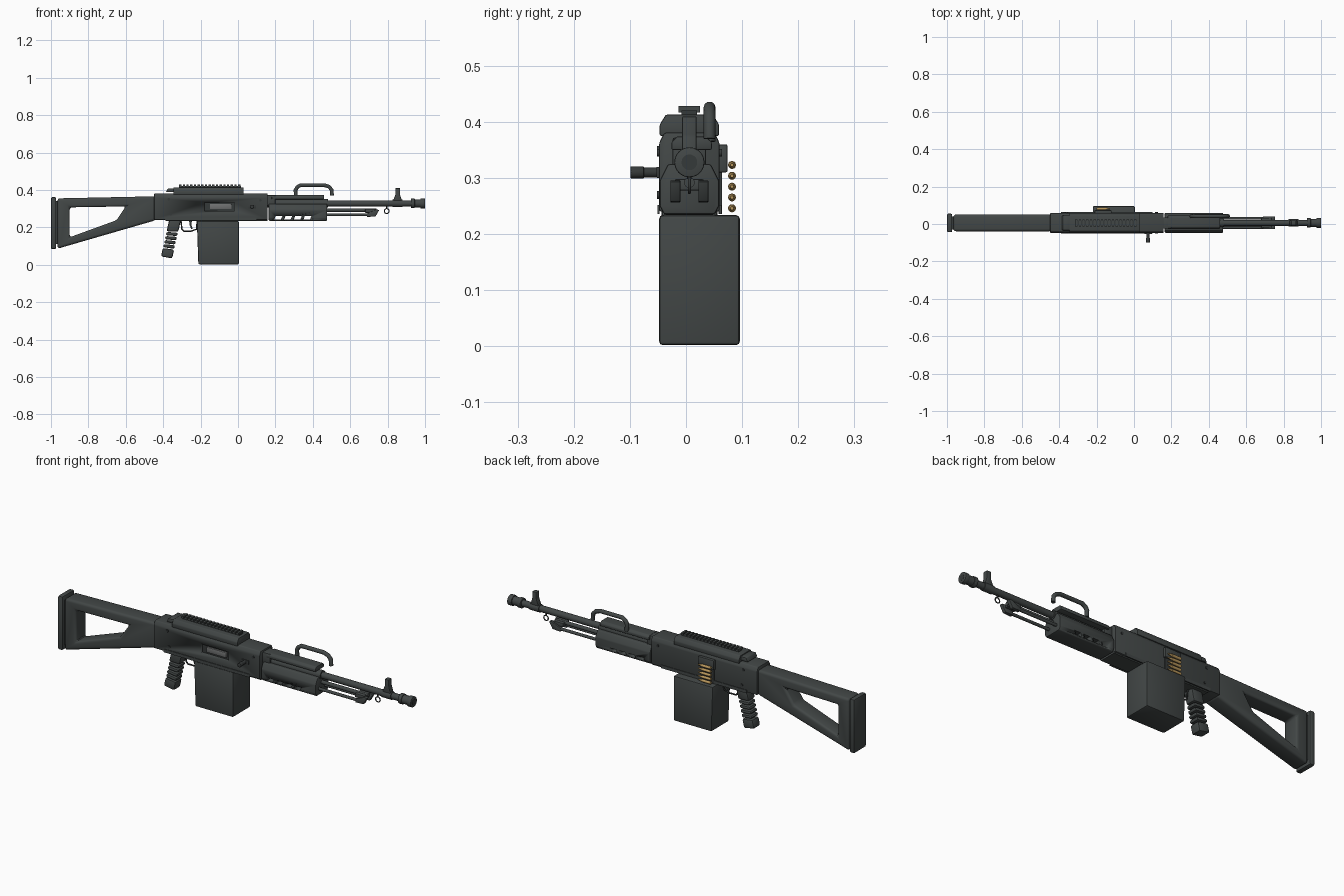
import bpy, bmesh, math
from mathutils import Vector

if "Cube" in bpy.data.objects:
    bpy.data.objects.remove(bpy.data.objects["Cube"])

CY = 0.006  # centre line of the weapon in y


def material(name, rgb):
    m = bpy.data.materials.new(name)
    m.diffuse_color = (*rgb, 1)
    m.use_nodes = True
    m.node_tree.nodes["Principled BSDF"].inputs["Base Color"].default_value = m.diffuse_color
    return m


DARK = material("dark gunmetal", (0.055, 0.063, 0.062))
BLACK = material("blackened steel", (0.036, 0.041, 0.041))
STEEL = material("bolt grey", (0.16, 0.165, 0.165))
BRASS = material("brass", (0.50, 0.32, 0.11))


def finish(bm, name, mat, bevel=0.0, seg=2):
    bmesh.ops.recalc_face_normals(bm, faces=bm.faces)
    if bevel:
        edges = [e for e in bm.edges if len(e.link_faces) == 2 and e.calc_face_angle(0) > 0.3]
        bmesh.ops.bevel(bm, geom=edges, offset=bevel, segments=seg, profile=0.5,
                        affect='EDGES', clamp_overlap=True)
    me = bpy.data.meshes.new(name)
    bm.to_mesh(me)
    bm.free()
    ob = bpy.data.objects.new(name, me)
    bpy.context.collection.objects.link(ob)
    me.materials.append(mat)
    bpy.ops.object.select_all(action='DESELECT')
    ob.select_set(True)
    bpy.context.view_layer.objects.active = ob
    bpy.ops.object.shade_smooth_by_angle(angle=math.radians(35))
    return ob


def extrude(name, faces, move, mat, bevel=0.0, seg=2):
    """Extrude flat faces (lists of 3D points, welded) along a vector."""
    bm = bmesh.new()
    for pts in faces:
        bm.faces.new([bm.verts.new(p) for p in pts])
    bmesh.ops.remove_doubles(bm, verts=bm.verts, dist=1e-5)
    r = bmesh.ops.extrude_face_region(bm, geom=bm.faces[:])
    bmesh.ops.translate(bm, vec=move, verts=[v for v in r["geom"] if isinstance(v, bmesh.types.BMVert)])
    return finish(bm, name, mat, bevel, seg)


def side(name, pts, y0, y1, mat, bevel=0.0):
    """Side profile in x, z extruded across y."""
    return extrude(name, [[(x, y0, z) for x, z in pts]], (0, y1 - y0, 0), mat, bevel)


def section(name, pts, x0, x1, mat, bevel=0.0):
    """Cross-section in y (from the centre line), z extruded along x."""
    return extrude(name, [[(x0, CY + y, z) for y, z in pts]], (x1 - x0, 0, 0), mat, bevel)


def box(name, x0, x1, y0, y1, z0, z1, mat, bevel=0.0):
    return side(name, [(x0, z0), (x1, z0), (x1, z1), (x0, z1)], y0, y1, mat, bevel)


def rod(name, a, b, r, mat, r2=None, sides=20, bevel=0.0):
    a, b = Vector(a), Vector(b)
    bm = bmesh.new()
    bmesh.ops.create_cone(bm, cap_ends=True, segments=sides, radius1=r,
                          radius2=r if r2 is None else r2, depth=(b - a).length)
    q = (b - a).to_track_quat('Z', 'Y')
    for v in bm.verts:
        v.co = q @ v.co + (a + b) / 2
    return finish(bm, name, mat, bevel)


def tube(name, pts, r, mat, closed=False):
    """Round wire along a path, turned into a mesh."""
    cu = bpy.data.curves.new(name, 'CURVE')
    cu.dimensions = '3D'
    cu.bevel_depth, cu.bevel_resolution, cu.use_fill_caps = r, 3, True
    sp = cu.splines.new('POLY')
    sp.points.add(len(pts) - 1)
    for p, co in zip(sp.points, pts):
        p.co = (*co, 1)
    sp.use_cyclic_u = closed
    ob = bpy.data.objects.new(name, cu)
    bpy.context.collection.objects.link(ob)
    cu.materials.append(mat)
    bpy.ops.object.select_all(action='DESELECT')
    ob.select_set(True)
    bpy.context.view_layer.objects.active = ob
    bpy.ops.object.convert(target='MESH')
    bpy.ops.object.shade_smooth_by_angle(angle=math.radians(50))


def cut(ob, cutter):
    m = ob.modifiers.new("cut", 'BOOLEAN')
    m.operation, m.solver, m.object = 'DIFFERENCE', 'EXACT', cutter
    cutter.hide_render = True
    cutter.hide_set(True)


# Skeleton stock: a ring of four bars, plus the butt plate
outer = [(-0.965, 0.355), (-0.44, 0.366), (-0.44, 0.238), (-0.965, 0.086)]
inner = [(-0.90, 0.307), (-0.60, 0.312), (-0.65, 0.238), (-0.90, 0.147)]
bars = []
for i in range(4):
    j = (i + 1) % 4
    bars.append([(x, CY - 0.045, z) for x, z in (outer[i], outer[j], inner[j], inner[i])])
extrude("stock", bars, (0, 0.09, 0), DARK, 0.013, 3)
box("butt_plate", -1.0, -0.972, CY - 0.05, CY + 0.05, 0.084, 0.362, DARK, 0.008)
box("butt_spacer", -0.975, -0.955, CY - 0.035, CY + 0.035, 0.11, 0.34, BLACK)

# Receiver with the ejection port cut into the front side
body = [(-0.054, 0.24), (0.054, 0.24), (0.054, 0.362), (0.045, 0.381), (-0.045, 0.381), (-0.054, 0.362)]
receiver = section("receiver", body, -0.448, 0.158, DARK, 0.004)
cut(receiver, box("port_cutter", -0.178, -0.02, -0.08, -0.036, 0.287, 0.334, BLACK))
box("port_floor", -0.177, -0.021, -0.037, -0.035, 0.288, 0.333, BLACK)
box("bolt", -0.15, -0.035, -0.046, -0.034, 0.297, 0.325, STEEL, 0.003)
for y in (CY - 0.055, CY + 0.055):
    box("receiver_lower_rail", -0.39, 0.10, y - 0.002, y + 0.002, 0.236, 0.252, DARK)
    for x, z in ((-0.37, 0.35), (-0.36, 0.27), (0.12, 0.345)):
        rod("receiver_pin", (x, y - 0.003, z), (x, y + 0.003, z), 0.007, BLACK, sides=12)
box("receiver_floor", -0.385, 0.158, CY - 0.045, CY + 0.045, 0.234, 0.242, DARK)

# Top cover, slotted rail and rear sight
section("top_cover", [(-0.053, 0.375), (0.053, 0.375), (0.053, 0.395), (0.042, 0.413), (-0.042, 0.413), (-0.053, 0.395)],
        -0.345, 0.03, DARK, 0.003)
side("cover_latch", [(-0.385, 0.388), (-0.34, 0.388), (-0.34, 0.408), (-0.375, 0.408)], CY - 0.04, CY + 0.04, DARK, 0.003)
box("rail_base", -0.315, 0.015, CY - 0.014, CY + 0.014, 0.41, 0.42, BLACK)
for i in range(17):
    x = -0.315 + i * 0.0197
    box("rail_tooth", x, x + 0.012, CY - 0.019, CY + 0.019, 0.417, 0.428, DARK)

# Charging handle
rod("charging_stem", (0.075, -0.045, 0.31), (0.075, -0.085, 0.31), 0.009, BLACK)
rod("charging_knob", (0.075, -0.075, 0.31), (0.075, -0.099, 0.31), 0.011, BLACK, bevel=0.002)
box("charging_slide", 0.055, 0.097, -0.053, -0.045, 0.30, 0.32, BLACK, 0.002)

# Ammunition box, feed tray and cartridge belt
side("ammo_box", [(-0.212, 0.002), (0.005, 0.002), (0.005, 0.234), (-0.22, 0.234)], -0.048, 0.096, DARK, 0.007)
box("feed_tray", -0.21, -0.12, 0.055, 0.074, 0.31, 0.36, DARK, 0.003)
box("feed_opening", -0.205, -0.125, 0.058, 0.064, 0.236, 0.312, BLACK)
for i in range(5):
    z = 0.246 + i * 0.0193
    rod("cartridge", (-0.20, 0.082, z), (-0.15, 0.082, z), 0.0072, BRASS, sides=12)
    rod("cartridge_tip", (-0.15, 0.082, z), (-0.128, 0.082, z), 0.006, BRASS, 0.003, 12)

# Pistol grip: stacked slices divided by narrow grooves
def grip_point(t, back):
    top, low = ((-0.368, 0.24), (-0.412, 0.045)) if back else ((-0.305, 0.24), (-0.352, 0.034))
    return tuple(a + (b - a) * t for a, b in zip(top, low))


stops = [0, 0.31, 0.42, 0.53, 0.64, 0.75, 1]
for a, b in zip(stops, stops[1:]):
    a2 = a + (0.022 if a else 0)
    quad = [grip_point(a2, True), grip_point(a2, False), grip_point(b, False), grip_point(b, True)]
    side("grip_slice", quad, CY - 0.028, CY + 0.028, DARK, 0.009)

# Trigger and guard
guard = [(-0.305, 0.236), (-0.30, 0.19), (-0.29, 0.18), (-0.25, 0.18), (-0.222, 0.19), (-0.218, 0.236)]
tube("trigger_guard", [(x, CY, z) for x, z in guard], 0.004, BLACK)
side("trigger", [(-0.262, 0.24), (-0.245, 0.24), (-0.25, 0.215), (-0.242, 0.192), (-0.25, 0.19), (-0.259, 0.213)],
     CY - 0.005, CY + 0.005, BLACK)

# Handguard with vent slots through both sides
guard_shape = [(-0.045, 0.235), (0.045, 0.235), (0.053, 0.25), (0.053, 0.295), (0.038, 0.325), (-0.038, 0.325), (-0.053, 0.295), (-0.053, 0.25)]
handguard = section("handguard", guard_shape, 0.164, 0.477, DARK, 0.004)
for i in range(4):
    x = 0.195 + i * 0.052
    cut(handguard, side("slot_cutter", [(x, 0.243), (x + 0.034, 0.243), (x + 0.042, 0.26), (x + 0.006, 0.26)],
                        -0.1, 0.1, BLACK))
section("heat_shield", [(-0.032, 0.35), (0.04, 0.35), (0.04, 0.364), (0.03, 0.374), (-0.022, 0.374), (-0.032, 0.364)],
        0.18, 0.46, DARK, 0.003)
box("barrel_block", 0.15, 0.20, CY - 0.03, CY + 0.03, 0.315, 0.372, DARK, 0.004)

# Carrying handle, offset to the back side
arch = [(0.31, 0.365), (0.307, 0.398), (0.316, 0.415), (0.335, 0.426), (0.46, 0.426), (0.485, 0.418), (0.50, 0.402), (0.503, 0.37)]
tube("carry_handle", [(x, 0.042, z) for x, z in arch], 0.0105, DARK)

# Barrel, muzzle device and front sight
rod("barrel_sleeve", (0.15, CY, 0.328), (0.48, CY, 0.328), 0.023, DARK)
rod("barrel", (0.47, CY, 0.328), (0.95, CY, 0.328), 0.0165, DARK)
rod("muzzle_collar", (0.925, CY, 0.328), (0.945, CY, 0.328), 0.026, DARK, bevel=0.003)
rod("muzzle_body", (0.94, CY, 0.328), (0.98, CY, 0.328), 0.022, DARK)
rod("muzzle_ring", (0.975, CY, 0.328), (1.0, CY, 0.328), 0.027, DARK, bevel=0.003)
rod("bore", (0.995, CY, 0.328), (1.0008, CY, 0.328), 0.014, BLACK)
rod("sight_band", (0.825, CY, 0.328), (0.88, CY, 0.328), 0.02, DARK)
side("front_sight", [(0.828, 0.34), (0.877, 0.34), (0.866, 0.375), (0.866, 0.41), (0.842, 0.41), (0.842, 0.375)],
     CY - 0.013, CY + 0.013, DARK, 0.003)

# Sling ring under the barrel
ring = [(0.795 + 0.013 * math.cos(k * math.tau / 16), CY, 0.287 + 0.013 * math.sin(k * math.tau / 16)) for k in range(16)]
tube("sling_ring", ring, 0.0028, BLACK, True)
rod("sling_stud", (0.795, CY, 0.298), (0.795, CY, 0.32), 0.004, BLACK, sides=10)

# Gas tube and folded bipod legs
rod("gas_tube", (0.46, CY, 0.292), (0.74, CY, 0.292), 0.0095, DARK)
box("gas_block", 0.68, 0.735, CY - 0.026, CY + 0.026, 0.278, 0.298, DARK, 0.003)
for s in (-1, 1):
    y = CY + s * 0.025
    rod("bipod_leg", (0.46, y, 0.267), (0.72, y, 0.267), 0.0075, DARK, sides=14)
    side("bipod_foot", [(0.69, 0.256), (0.735, 0.258), (0.755, 0.293), (0.74, 0.296), (0.69, 0.274)],
         y - 0.009, y + 0.009, DARK, 0.002)
